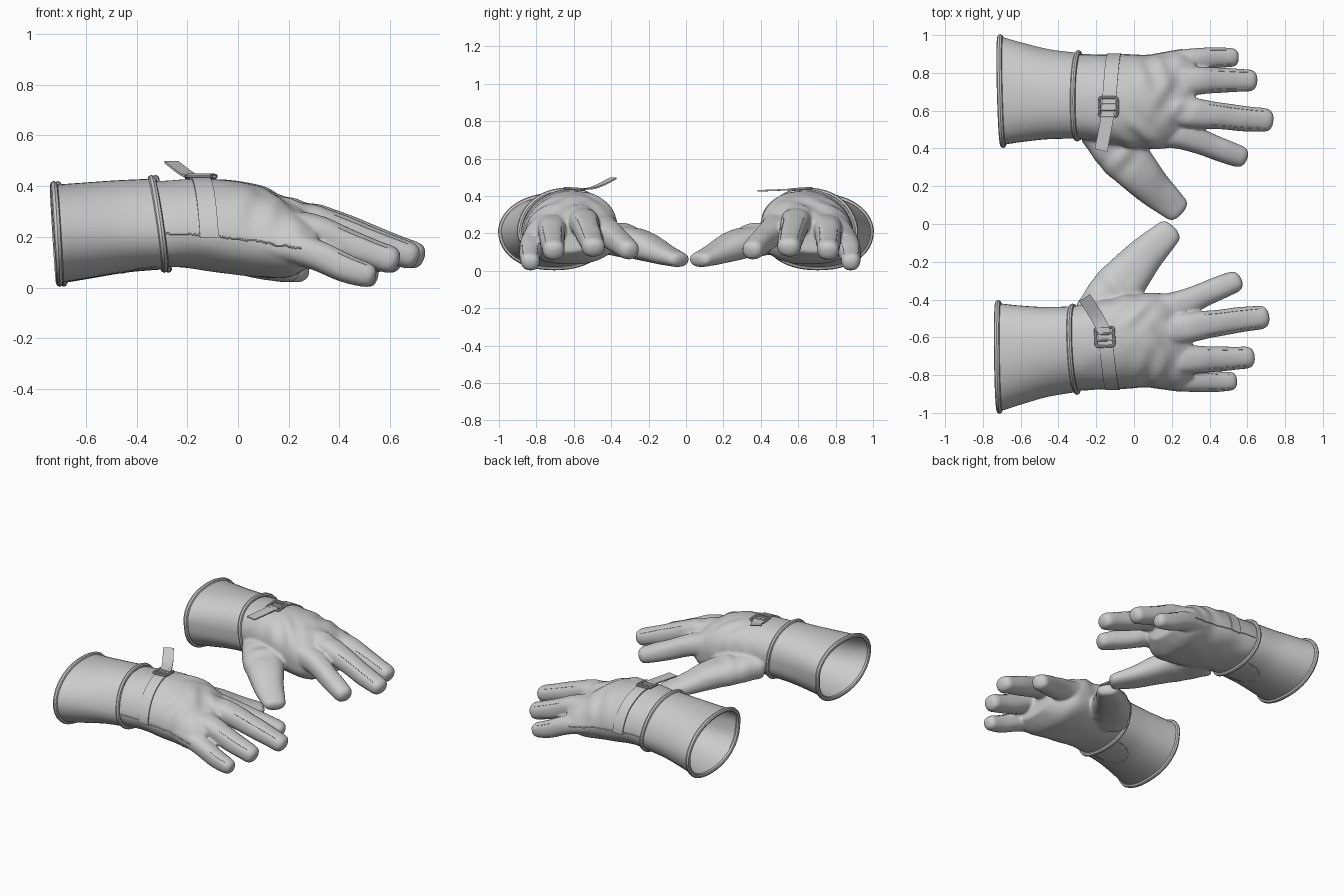
import bpy, bmesh
from math import sin, cos, pi, radians, exp, copysign
from mathutils import Vector, Matrix, noise
from mathutils.bvhtree import BVHTree

if "Cube" in bpy.data.objects:
    bpy.data.objects.remove(bpy.data.objects["Cube"])

parts = []


def make(name, verts, faces):
    me = bpy.data.meshes.new(name)
    me.from_pydata([tuple(v) for v in verts], [], faces)
    bm = bmesh.new()
    bm.from_mesh(me)
    bmesh.ops.recalc_face_normals(bm, faces=bm.faces)
    bm.to_mesh(me)
    bm.free()
    o = bpy.data.objects.new(name, me)
    bpy.context.collection.objects.link(o)
    parts.append(o)
    return o


def spline(rows, n):
    out = []
    for i in range(len(rows) - 1):
        a, b, c, d = rows[max(i - 1, 0)], rows[i], rows[i + 1], rows[min(i + 2, len(rows) - 1)]
        for k in range(n):
            t = k / n
            out.append(tuple(q + .5 * t * (r - p + t * (2*p - 5*q + 4*r - s + t * (3*(q - r) + s - p)))
                             for p, q, r, s in zip(a, b, c, d)))
    return out + [tuple(rows[-1])]


def loft(rings, closed=False):
    n, m = len(rings[0]), len(rings)
    verts = [v for r in rings for v in r]
    faces = [(i*n + j, i*n + (j+1) % n, (i+1) % m*n + (j+1) % n, (i+1) % m*n + j)
             for i in range(m if closed else m - 1) for j in range(n)]
    if not closed:
        faces += [tuple(range(n))[::-1], tuple(range((m-1)*n, m*n))]
    return verts, faces


def power(v, p):
    return copysign(abs(v) ** p, v)


def section(row, grow=0, n=48):
    # cross-section: x, y range, widest height, top, bottom, lean
    x, y0, y1, mid, top, bot, lean = row
    pts = []
    for k in range(n):
        a = 2 * pi * k / n
        s, c = power(sin(a), .9), power(cos(a), .9)
        z = mid + s * ((top - mid if s > 0 else mid - bot) + grow)
        y = (y0 + y1) / 2 + c * ((y1 - y0) / 2 + grow) - .03 * max(s, 0)
        pts.append(Vector((x + lean * (z - .22) - .03 * (.7 - y) * (x < -.69) * -1, y, z)))
    return pts


def digit(rows, n=24):
    # finger with a blunt rounded tip; row = x, y, z, half width, half height
    rows = spline(rows, 5)
    rings = []
    def ring(p, t, w, h):
        side = t.cross(Vector((0, 0, 1))).normalized()
        up = side.cross(t)
        rings.append([p + side * w * power(cos(2*pi*k/n), .85) + up * h * power(sin(2*pi*k/n), .85)
                      for k in range(n)])
    for i, r in enumerate(rows):
        a, b = rows[max(i - 1, 0)], rows[min(i + 1, len(rows) - 1)]
        t = (Vector(b[:3]) - Vector(a[:3])).normalized()
        ring(Vector(r[:3]), t, r[3], r[4])
    for deg in (25, 45, 65, 80, 88):
        a = radians(deg)
        s = cos(a) ** .7
        ring(Vector(r[:3]) + t * r[4] * .8 * sin(a), t, r[3] * s, r[4] * s)
    return loft(rings)


def pipe(name, path, r, closed=False, ref=(0, 0, 1), n=8):
    rings, m = [], len(path)
    for i, p in enumerate(path):
        a = path[(i - 1) % m] if closed else path[max(i - 1, 0)]
        b = path[(i + 1) % m] if closed else path[min(i + 1, m - 1)]
        t = (b - a).normalized()
        u = t.cross(Vector(ref)).normalized()
        w = t.cross(u)
        rings.append([p + r * (u * cos(2*pi*k/n) + w * sin(2*pi*k/n)) for k in range(n)])
    return make(name, *loft(rings, closed))


def bvh(o):
    return BVHTree.FromPolygons([v.co for v in o.data.vertices], [p.vertices for p in o.data.polygons])


# hand: palm, fingers and thumb fused into one leather skin
palm = [(-.38, .465, .893, .22, .412, .09, -.14), (-.28, .457, .895, .22, .418, .083, -.1),
        (-.17, .437, .893, .22, .424, .078, 0), (-.03, .412, .893, .21, .422, .058, 0),
        (.1, .402, .895, .19, .395, .042, 0), (.19, .412, .905, .175, .352, .037, 0),
        (.25, .45, .905, .175, .31, .055, 0), (.32, .53, .86, .185, .265, .1, 0)]
fingers = {
    "little": [(.1, .84, .185, .055, .055), (.3, .864, .135, .062, .058), (.43, .88, .077, .054, .055), (.515, .882, .05, .049, .047)],
    "ring": [(.1, .745, .265, .07, .05), (.3, .757, .228, .074, .062), (.47, .762, .16, .064, .06), (.605, .76, .112, .059, .053)],
    "middle": [(.1, .61, .31, .07, .05), (.3, .588, .266, .077, .064), (.5, .567, .196, .067, .06), (.692, .548, .127, .062, .052)],
    "index": [(.06, .485, .25, .07, .075), (.25, .47, .22, .071, .07), (.42, .408, .16, .062, .061), (.555, .358, .113, .058, .052)]}
thumb = [(-.16, .52, .18, .14, .088), (-.07, .385, .165, .135, .085), (.035, .26, .135, .111, .076),
         (.135, .16, .09, .09, .055), (.225, .076, .06, .07, .038)]
verts, faces = [], []
for v, f in [loft([section(r) for r in spline(palm, 5)])] + [digit(r) for r in [*fingers.values(), thumb]]:
    faces += [tuple(i + len(verts) for i in q) for q in f]
    verts += v
hand = make("glove_hand", verts, faces)
rm = hand.modifiers.new("fuse", 'REMESH')
rm.mode, rm.voxel_size = 'VOXEL', .009
sm = hand.modifiers.new("soften", 'SMOOTH')
sm.factor, sm.iterations = .5, 8
me = bpy.data.meshes.new_from_object(hand.evaluated_get(bpy.context.evaluated_depsgraph_get()))
hand.modifiers.clear()
hand.data = me

# leather creases, then an open wrist
folds = [((.03, .47, .36), (.7, .7), 60), ((.2, .64, .33), (.8, -.5), 55), ((-.08, .38, .2), (.75, -.6), 55),
         ((.12, .8, .3), (.9, .3), 55)]
normals = [v.normal.copy() for v in me.vertices]
for v, nm in zip(me.vertices, normals):
    p = v.co.copy()
    d = .002 + .004 * noise.noise(Vector((p.x * 8, p.y * 10, p.z * 8)))
    for c, w, freq in folds:
        q = p - Vector(c)
        d += .007 * sin(freq * (q.x * w[0] + q.y * w[1])) * exp(-q.length_squared / .012)
    v.co = p + nm * d
bm = bmesh.new()
bm.from_mesh(me)
bmesh.ops.bisect_plane(bm, geom=bm.verts[:] + bm.edges[:] + bm.faces[:], plane_co=(-.325, 0, .22),
                       plane_no=(1, 0, .14), clear_inner=True)
bm.to_mesh(me)
bm.free()
skin = bvh(hand)

# flared cuff with inner wall
cuff_rows = [(-.7, .42, .99, .22, .405, .018, -.06), (-.6, .436, .962, .22, .412, .035, -.08),
             (-.45, .452, .925, .22, .422, .06, -.11), (-.295, .455, .906, .22, .429, .073, -.14)]
rows = spline(cuff_rows, 5)
cuff = make("cuff", *loft([section(r) for r in rows] + [section(r, -.008) for r in rows[::-1]], True))
pipe("cuff_rim_piping", section(cuff_rows[0]), .015, True, (1, 0, 0))
pipe("wrist_welt", section(cuff_rows[-1], .001), .014, True, (1, 0, 0))

# stitched seams on cuff underside, outer side and fingers
cuff_skin = bvh(cuff)
pipe("cuff_patch_seam", [cuff_skin.find_nearest(Vector((-.3 - .15 * sin(a), .67 + .14 * cos(a), 0)))[0]
                         for a in [pi * k / 20 for k in range(21)]], .002)
pipe("side_seam", [skin.find_nearest(Vector((-.28 + .53 * k / 24, 1, .215 - .055 * k / 24)))[0]
                   for k in range(25)], .004)
for nm, rows in list(fingers.items())[:3]:
    pts = [r for r in spline(rows, 8) if r[0] > .4]
    for s in (-1, 1):
        pipe(nm + "_finger_seam", [skin.find_nearest(Vector((x, y + s * w * .8, z + h * .9)))[0]
                                   for x, y, z, w, h in pts], .0018)


# wrist strap wrapped over the back of the hand
def ribbon(name, pairs, up):
    return make(name, *loft([[a, b, b + u, a + u] for (a, b), u in zip(pairs, up)]))


pairs, ups = [], []
for k in range(25):
    a = radians(-6 + 110 * k / 24)
    x = -.105 - .03 * k / 24
    d = Vector((0, cos(a), sin(a)))
    pairs.append([skin.ray_cast(Vector((x + s * .037, .66, .22)), d)[0] for s in (-1, 1)])
    ups.append(d * .008)
ribbon("wrist_strap", pairs, ups)

# buckle frame and cross bars
mid = Vector((-.136, .62, .438))
tilt = Matrix.Rotation(radians(4), 3, 'X')
frame = []
for cx, cy, a0 in ((1, 1, 0), (-1, 1, 90), (-1, -1, 180), (1, -1, 270)):
    for k in range(5):
        a = radians(a0 + 22.5 * k)
        frame.append(mid + tilt @ Vector((cx * .034 + .014 * cos(a), cy * .036 + .014 * sin(a), 0)))
pipe("buckle_frame", frame, .0075, True)
for off in (-.016, .018):
    pipe("buckle_bar", [mid + tilt @ Vector((s * .048, off, .003)) for s in (-1, 0, 1)], .006)


# loose strap tails, different on each hand
def tail(name, pts):
    pts = [Vector(p) for p in spline(pts, 5)]
    pairs = []
    for i, p in enumerate(pts):
        t = pts[min(i + 1, len(pts) - 1)] - pts[max(i - 1, 0)]
        w = Vector((-t.y, t.x, 0)).normalized() * .034
        pairs.append((p + w, p - w))
    o = ribbon(name, pairs, [Vector((0, 0, .008))] * len(pts))
    parts.remove(o)
    return o


tail("strap_tail_left", [(-.134, .65, .43), (-.14, .58, .432), (-.155, .49, .428), (-.175, .39, .424)])
tail_r = tail("strap_tail_right", [(-.134, .65, .43), (-.14, .59, .432), (-.175, .51, .442), (-.235, .408, .49)])

# second glove: mirrored, turned slightly inwards
pivot = Vector((-.7, -.7, 0))
M = (Matrix.Translation(pivot + Vector((-.015, 0, 0))) @ Matrix.Rotation(.04, 4, 'Z')
     @ Matrix.Translation(-pivot) @ Matrix.Diagonal((1, -1, 1, 1)))
for o in parts:
    c = o.copy()
    c.data = o.data.copy()
    o.name, c.name = o.name + "_left", o.name + "_right"
    bpy.context.collection.objects.link(c)
    c.data.transform(M)
    c.data.flip_normals()
tail_r.data.transform(M)
tail_r.data.flip_normals()

for o in bpy.context.collection.objects:
    o.select_set(True)
bpy.context.view_layer.objects.active = hand
bpy.ops.object.shade_smooth_by_angle(angle=radians(40))
